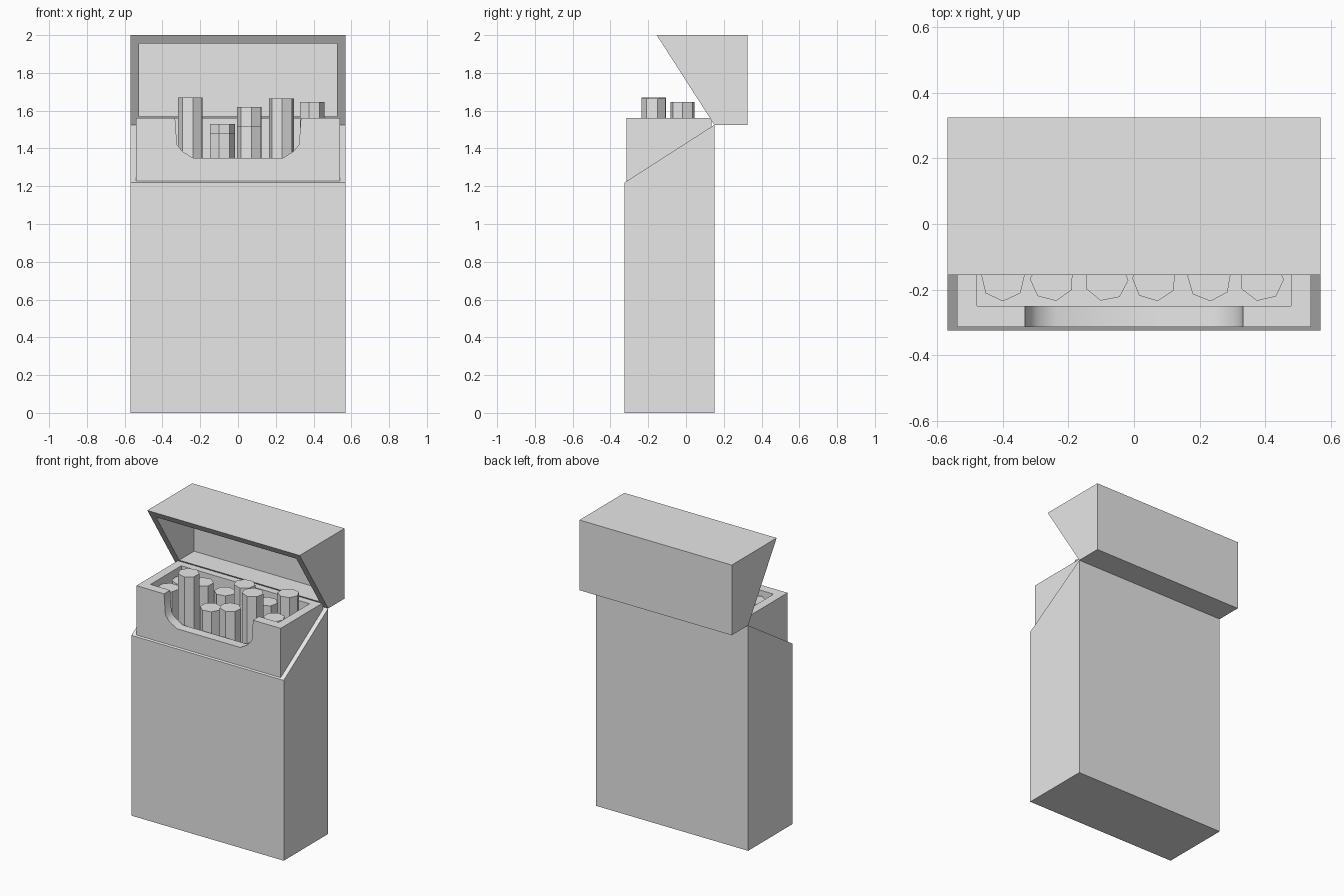
import bpy, bmesh, math

cube = bpy.data.objects.get("Cube")
if cube:
    bpy.data.objects.remove(cube, do_unlink=True)

grey = bpy.data.materials.new("plain grey")
grey.use_nodes = True
grey.diffuse_color = (0.8, 0.8, 0.8, 1)
grey.node_tree.nodes["Principled BSDF"].inputs["Base Color"].default_value = (0.8, 0.8, 0.8, 1)


def prism(name, points, sweep):
    """Closed solid from a ring of 3D points swept along a vector."""
    bm = bmesh.new()
    face = bm.faces.new([bm.verts.new(p) for p in points])
    new = bmesh.ops.extrude_face_region(bm, geom=[face])["geom"]
    bmesh.ops.translate(bm, vec=sweep, verts=[v for v in new if isinstance(v, bmesh.types.BMVert)])
    bmesh.ops.recalc_face_normals(bm, faces=bm.faces)
    mesh = bpy.data.meshes.new(name)
    bm.to_mesh(mesh)
    bm.free()
    mesh.materials.append(grey)
    obj = bpy.data.objects.new(name, mesh)
    bpy.context.collection.objects.link(obj)
    return obj


def side_prism(name, half_width, profile):
    """Side profile (y, z) swept across the width."""
    return prism(name, [(-half_width, y, z) for y, z in profile], (2 * half_width, 0, 0))


def box(name, half_width, y0, y1, z0, z1):
    return side_prism(name, half_width, [(y0, z0), (y1, z0), (y1, z1), (y0, z1)])


def cut(obj, cutter):
    """Subtract the cutter, then discard it."""
    cutter.hide_render = True
    mod = obj.modifiers.new("cut", 'BOOLEAN')
    mod.operation = 'DIFFERENCE'
    mod.solver = 'EXACT'
    mod.object = cutter
    bpy.ops.object.select_all(action='DESELECT')
    bpy.context.view_layer.objects.active = obj
    obj.select_set(True)
    bpy.ops.object.modifier_apply(modifier=mod.name)
    bpy.data.objects.remove(cutter, do_unlink=True)


# Outer carton with its sloping top, hollowed to hold the liner
FLOOR = 0.06
carton = side_prism("carton", 0.57, [(-0.325, 0), (0.15, 0), (0.15, 1.525), (-0.325, 1.22)])
cut(carton, box("carton_cavity", 0.51, -0.28, 0.11, FLOOR, 1.8))

# Inner liner with thick walls and a thumb notch in the front
liner = box("liner", 0.54, -0.315, 0.135, FLOOR / 2, 1.56)
cut(liner, box("liner_cavity", 0.48, -0.25, 0.08, FLOOR, 1.8))
half = [(0.335, 1.6), (0.333, 1.56), (0.323, 1.42), (0.295, 1.385), (0.238, 1.35)]
outline = half + [(-x, z) for x, z in reversed(half)]
cut(liner, prism("notch", [(x, -0.4, z) for x, z in outline], (0, 0.2, 0)))
bpy.ops.object.shade_smooth_by_angle(angle=math.radians(52))

# Hinged lid tipped back, open on its slanted face
lid = side_prism("lid", 0.57, [(-0.155, 2), (0.325, 2), (0.325, 1.525), (0.15, 1.525)])
cut(lid, box("lid_cavity", 0.525, -0.4, 0.28, 1.57, 1.955))

# Two rows of seven-sided sticks of uneven height
columns = [-0.4, -0.25, -0.085, 0.062, 0.23, 0.39]
rows = {
    "front": (-0.17, [1.53, 1.67, 1.48, 1.52, 1.665, 1.54]),
    "back": (-0.018, [1.52, 1.55, 1.53, 1.62, 1.545, 1.645]),
}
for row, (y, tops) in rows.items():
    for i, (x, top) in enumerate(zip(columns, tops)):
        turn = -math.pi / 2 + 0.25 * math.sin(2.3 * i)
        angles = [turn + math.tau * k / 7 for k in range(7)]
        ring = [(x + 0.068 * math.cos(a), y + 0.066 * math.sin(a), FLOOR) for a in angles]
        prism(f"stick_{row}_{i + 1}", ring, (0, 0, top - FLOOR))
